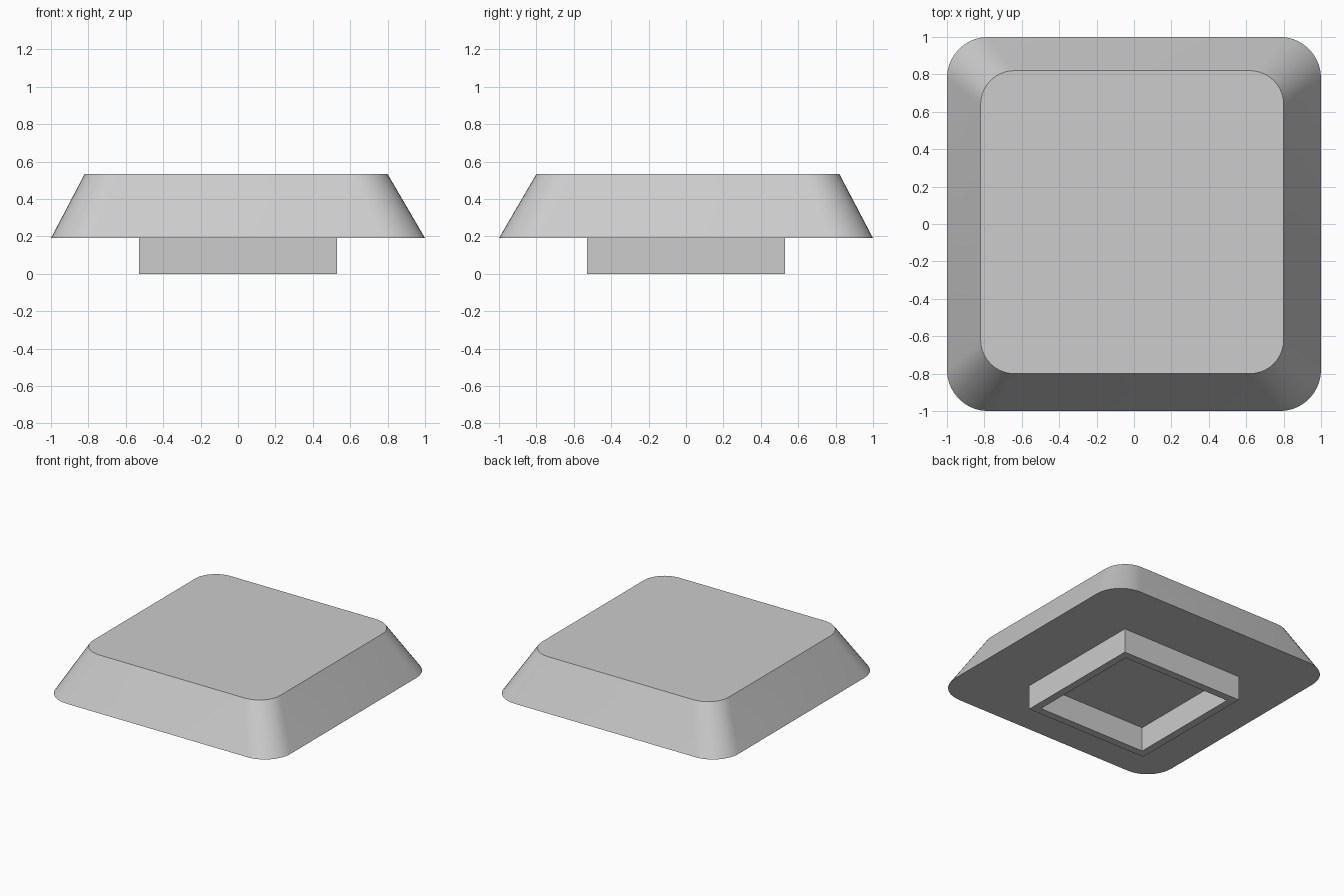
import bpy
import bmesh
from math import cos, sin, pi

if "Cube" in bpy.data.objects:
    bpy.data.objects.remove(bpy.data.objects["Cube"], do_unlink=True)

grey = bpy.data.materials.new("light_grey")
grey.use_nodes = True
grey.diffuse_color = (0.604, 0.604, 0.604, 1)
grey.node_tree.nodes["Principled BSDF"].inputs["Base Color"].default_value = grey.diffuse_color


def rounded_square(half, radius, z, cx=0.0, cy=0.0, steps=10):
    """Counter-clockwise outline; a zero radius gives a plain square."""
    points = []
    for corner, (sx, sy) in enumerate(((1, 1), (-1, 1), (-1, -1), (1, -1))):
        for i in range(steps + 1 if radius else 1):
            a = (corner + i / steps) * pi / 2
            points.append((cx + sx * (half - radius) + radius * cos(a),
                           cy + sy * (half - radius) + radius * sin(a), z))
    return points


def loft(name, outlines, cap_ends):
    """Bridge matching outlines into one surface."""
    bm = bmesh.new()
    rings = [[bm.verts.new(p) for p in outline] for outline in outlines]
    for low, high in zip(rings, rings[1:]):
        for i in range(len(low)):
            j = (i + 1) % len(low)
            bm.faces.new((low[i], low[j], high[j], high[i]))
    if cap_ends:
        bm.faces.new(rings[0][::-1])
        bm.faces.new(rings[-1])
    mesh = bpy.data.meshes.new(name)
    bm.to_mesh(mesh)
    bm.free()
    mesh.materials.append(grey)
    obj = bpy.data.objects.new(name, mesh)
    bpy.context.collection.objects.link(obj)
    return obj


# Tapered cap with rounded corners and a slightly offset top
cap = loft("cap", [rounded_square(1.0, 0.22, 0.19),
                   rounded_square(0.81, 0.18, 0.533, -0.01, 0.01)], True)
bpy.ops.object.select_all(action='DESELECT')
cap.select_set(True)
bpy.context.view_layer.objects.active = cap
bpy.ops.object.shade_smooth_by_angle(angle=pi / 6)

# Hollow square collar under the cap: inner wall, bottom rim, outer wall
outer, inner = 0.528, 0.468
loft("collar", [rounded_square(inner, 0, 0.19), rounded_square(inner, 0, 0),
                rounded_square(outer, 0, 0), rounded_square(outer, 0, 0.19)], False)
